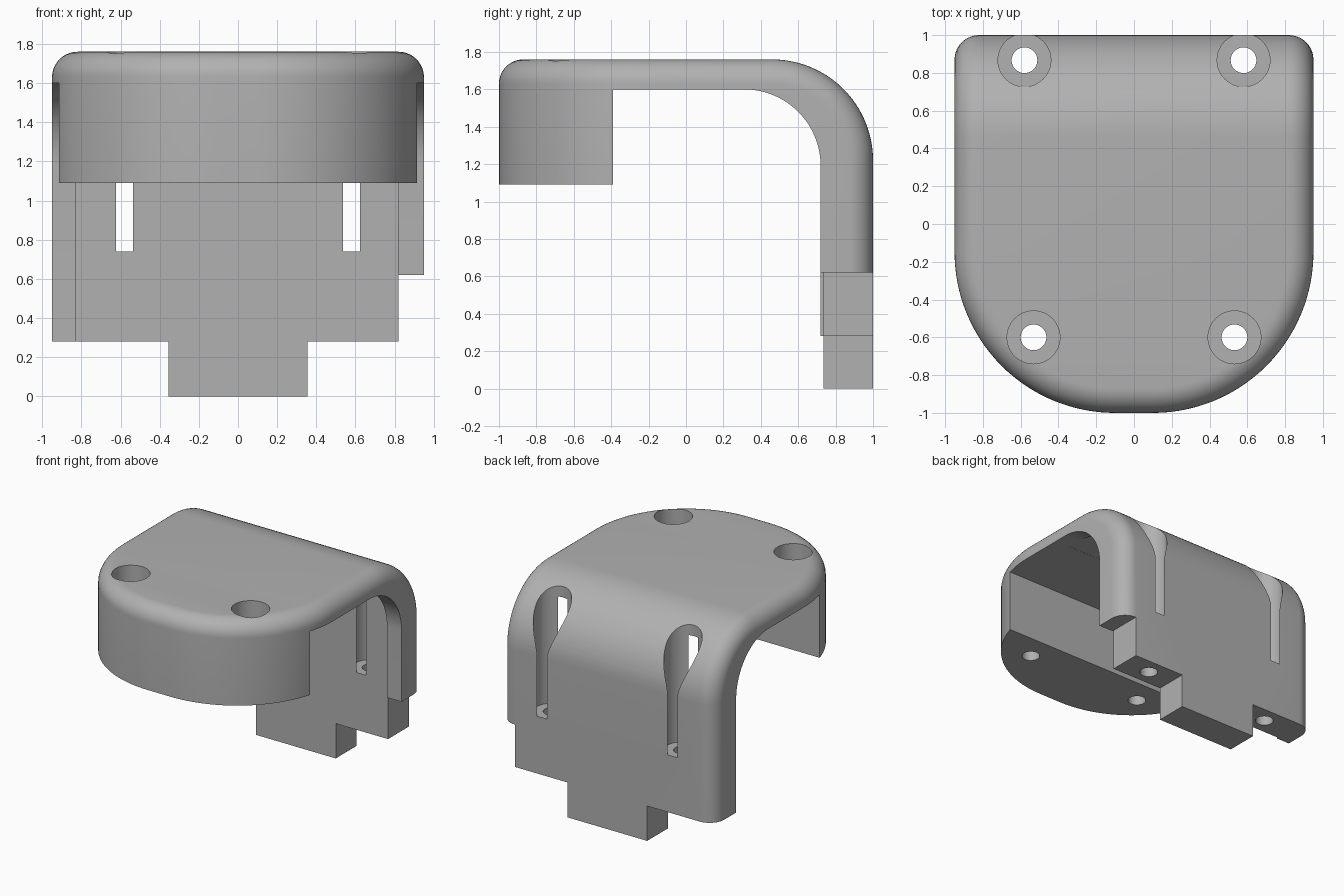
import bpy, bmesh, math
from mathutils import Matrix, Vector

cube = bpy.data.objects.get("Cube")
if cube:
    bpy.data.objects.remove(cube, do_unlink=True)

grey = bpy.data.materials.new("light_grey")
grey.use_nodes = True
GREY = (0.44, 0.44, 0.44, 1)
grey.diffuse_color = GREY
grey.node_tree.nodes["Principled BSDF"].inputs["Base Color"].default_value = GREY


def arc(cx, cy, r, start, end, steps):
    """Points on an arc, angles in degrees."""
    angles = [math.radians(start + (end - start) * i / steps) for i in range(steps + 1)]
    return [(cx + r * math.cos(a), cy + r * math.sin(a)) for a in angles]


def prism(points, direction):
    """Closed solid made by sweeping a planar outline."""
    bm = bmesh.new()
    face = bm.faces.new([bm.verts.new(p) for p in points])
    swept = bmesh.ops.extrude_face_region(bm, geom=[face])["geom"]
    verts = [v for v in swept if isinstance(v, bmesh.types.BMVert)]
    bmesh.ops.translate(bm, verts=verts, vec=Vector(direction))
    bmesh.ops.recalc_face_normals(bm, faces=bm.faces)
    return bm


def to_object(name, bm):
    mesh = bpy.data.meshes.new(name)
    bm.to_mesh(mesh)
    bm.free()
    obj = bpy.data.objects.new(name, mesh)
    bpy.context.collection.objects.link(obj)
    mesh.materials.append(grey)
    return obj


def box(x0, x1, y0, y1, z0, z1):
    outline = [(x0, y0, z0), (x1, y0, z0), (x1, y1, z0), (x0, y1, z0)]
    return prism(outline, (0, 0, z1 - z0))


def cylinder(x, y, r, z0, z1):
    bm = bmesh.new()
    bmesh.ops.create_cone(bm, cap_ends=True, segments=48, radius1=r, radius2=r,
                          depth=z1 - z0, matrix=Matrix.Translation((x, y, (z0 + z1) / 2)))
    return bm


# Outer solid: rounded front, straight sides and back
HALF, TOP, FRONT_R = 0.95, 1.76, 0.85
outline = [(HALF, 1), (-HALF, 1)]
outline += arc(FRONT_R - HALF, FRONT_R - 1, FRONT_R, 180, 270, 32)
outline += arc(HALF - FRONT_R, FRONT_R - 1, FRONT_R, 270, 360, 32)
body_bm = prism([(x, y, 0) for x, y in outline], (0, 0, TOP))

# Large bend from the top into the back wall
bend = [e for e in body_bm.edges
        if all(v.co.y > 0.99 and v.co.z > 1.7 for v in e.verts)]
bmesh.ops.bevel(body_bm, geom=bend, offset=0.54, offset_type='OFFSET',
                segments=24, profile=0.5, affect='EDGES')

# Small fillet all around the upper and back rim
rim = [e for e in body_bm.edges
       if e.calc_face_angle(0) > 1.0 and max(v.co.z for v in e.verts) > 0.01]
bmesh.ops.bevel(body_bm, geom=rim, offset=0.13, offset_type='OFFSET',
                segments=10, profile=0.5, affect='EDGES')
body = to_object("clamp_body", body_bm)

# Arched opening under the plate, leaving the solid front block
opening = [(-1.2, -0.1), (-1.2, 1.09), (-0.39, 1.09), (-0.39, 1.6)]
opening += arc(0.31, 1.19, 0.41, 90, 0, 24) + [(0.72, -0.1)]
cutters = [prism([(-1.2, y, z) for y, z in opening], (2.4, 0, 0))]

# Square recess between the two side ribs
cutters.append(box(-0.83, 0.82, 0.2, 0.734, -0.2, 1.601))

# Steps beside the bottom tongue and under the shorter rib
cutters += [box(-1.2, -0.355, 0, 1.2, -0.3, 0.28),
            box(0.355, 1.2, 0, 1.2, -0.3, 0.28),
            box(0.82, 1.3, 0.1, 1.3, -0.4, 0.62)]

# Counterbored screw holes; the rear ones break through both wall faces
for side in (-1, 1):
    for x, y, seat in ((0.58, 0.867, 0.74), (0.532, -0.6, 1.55)):
        cutters.append(cylinder(side * x, y, 0.14, seat, 2))
        cutters.append(cylinder(side * x, y, 0.068, -0.5, seat + 0.1))

bpy.ops.object.select_all(action='DESELECT')
bpy.context.view_layer.objects.active = body
body.select_set(True)
for bm in cutters:
    cutter = to_object("cutter", bm)
    cutter.hide_render = True
    mod = body.modifiers.new("cut", 'BOOLEAN')
    mod.operation = 'DIFFERENCE'
    mod.solver = 'EXACT'
    mod.object = cutter
    bpy.ops.object.modifier_apply(modifier=mod.name)
    bpy.data.objects.remove(cutter, do_unlink=True)

bpy.ops.object.shade_smooth_by_angle(angle=math.radians(30))
